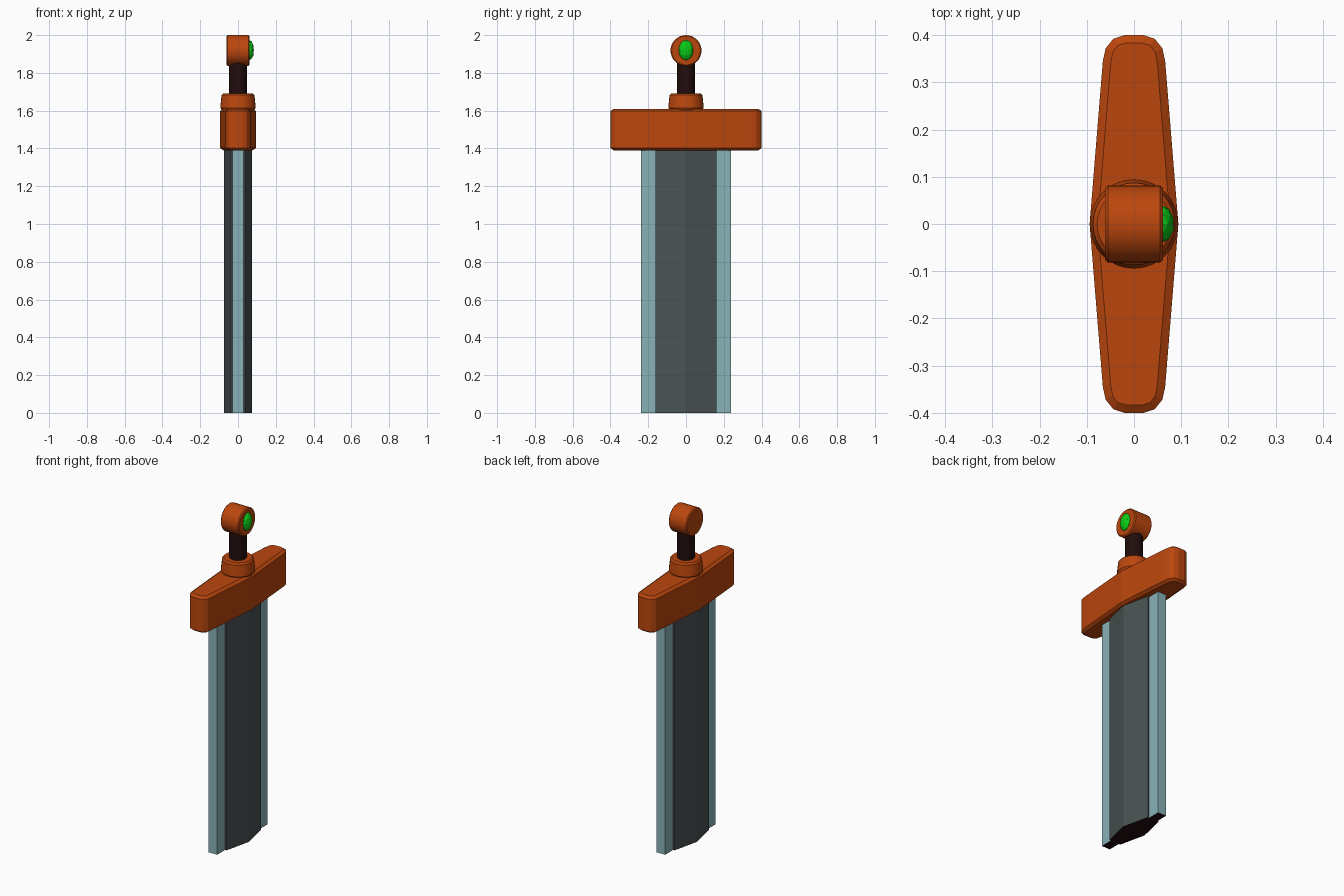
import bpy, bmesh, math
from mathutils import Matrix

cube = bpy.data.objects.get("Cube")
if cube:
    bpy.data.objects.remove(cube, do_unlink=True)


def material(name, rgb):
    m = bpy.data.materials.new(name)
    m.use_nodes = True
    m.diffuse_color = (*rgb, 1)
    m.node_tree.nodes["Principled BSDF"].inputs["Base Color"].default_value = (*rgb, 1)
    return m


copper = material("copper orange", (0.50, 0.062, 0.004))
steel = material("dark steel", (0.068, 0.085, 0.085))
edge = material("pale blue edge", (0.25, 0.45, 0.48))
leather = material("dark leather", (0.016, 0.004, 0.004))
green = material("green gem", (0.003, 0.60, 0.008))


def finish(name, bm, mats, smooth=None):
    bmesh.ops.recalc_face_normals(bm, faces=bm.faces)
    mesh = bpy.data.meshes.new(name)
    bm.to_mesh(mesh)
    bm.free()
    for m in mats:
        mesh.materials.append(m)
    ob = bpy.data.objects.new(name, mesh)
    bpy.context.collection.objects.link(ob)
    if smooth:
        bpy.ops.object.select_all(action="DESELECT")
        ob.select_set(True)
        bpy.context.view_layer.objects.active = ob
        bpy.ops.object.shade_smooth_by_angle(angle=math.radians(smooth))
    return ob


def prism(name, outline, z0, z1, mats, chamfer=None):
    """Extrude an xy outline upward, optionally chamfering both rims."""
    bm = bmesh.new()
    base = bm.faces.new([bm.verts.new((x, y, z0)) for x, y in outline])
    up = bmesh.ops.extrude_face_region(bm, geom=[base])["geom"]
    for v in up:
        if isinstance(v, bmesh.types.BMVert):
            v.co.z = z1
    bmesh.ops.recalc_face_normals(bm, faces=bm.faces)
    if chamfer:
        width, height = chamfer
        for cap in [f for f in bm.faces if abs(f.normal.z) > 0.9]:
            side = 1 if cap.normal.z > 0 else -1
            bmesh.ops.inset_region(bm, faces=[cap], thickness=width)
            for v in cap.verts:
                v.co.z += side * height
    # underside takes the second material
    bm.normal_update()
    if len(mats) > 1:
        for f in bm.faces:
            f.material_index = 1 if f.normal.z < -0.9 else 0
    return finish(name, bm, mats)


def lathe(name, profile, mat, matrix=Matrix(), steps=32):
    """Spin a (radius, height) profile about the z axis."""
    bm = bmesh.new()
    verts = [bm.verts.new((r, 0, z)) for r, z in profile]
    edges = [bm.edges.new(p) for p in zip(verts, verts[1:])]
    bmesh.ops.spin(bm, geom=verts + edges, axis=(0, 0, 1), cent=(0, 0, 0),
                   angle=math.tau, steps=steps)
    bmesh.ops.remove_doubles(bm, verts=bm.verts, dist=0.0001)
    bm.transform(matrix)
    return finish(name, bm, [mat], 30)


def mirrored(quarter):
    """Complete an outline from its +x +y quarter, starting on the x axis."""
    half = quarter + [(-x, y) for x, y in reversed(quarter)]
    return half + [(x, -y) for x, y in reversed(half) if y > 0]


# Blade: ridged core with a cutting strip on each side
prism("blade_core", mirrored([(0.075, 0), (0.038, 0.162)]), 0, 1.4, [steel, leather])
for label, s in (("front", -1), ("back", 1)):
    strip = [(-0.028, s * 0.155), (0.028, s * 0.155), (0.028, s * 0.238), (-0.028, s * 0.238)]
    prism("blade_edge_" + label, strip, 0, 1.4, [edge, leather])

# Crossguard: tapered, rounded ends, chamfered rims
guard = [(0.094, 0), (0.066, 0.345), (0.060, 0.372), (0.044, 0.392), (0.020, 0.4)]
prism("crossguard", mirrored(guard), 1.402, 1.598, [copper], (0.017, 0.012))

# Collar, grip and pommel
lathe("collar", [(0, 1.6), (0.085, 1.6), (0.094, 1.615), (0.087, 1.682),
                 (0.078, 1.692), (0, 1.692)], copper)
lathe("grip", [(0, 1.68), (0.048, 1.68), (0.048, 1.86), (0, 1.86)], leather)
sideways = Matrix.Translation((0, 0, 1.918)) @ Matrix.Rotation(math.pi / 2, 4, "Y")
lathe("pommel", [(0, -0.061), (0.076, -0.061), (0.082, -0.055), (0.082, 0.055),
                 (0.076, 0.061), (0, 0.061)], copper, sideways)

# Faceted gem set in the left face of the pommel
bm = bmesh.new()
bmesh.ops.create_icosphere(bm, subdivisions=2, radius=1)
bm.transform(Matrix.Translation((0.058, 0, 1.92)) @ Matrix.Diagonal((0.027, 0.04, 0.055, 1)))
finish("gem", bm, [green])
